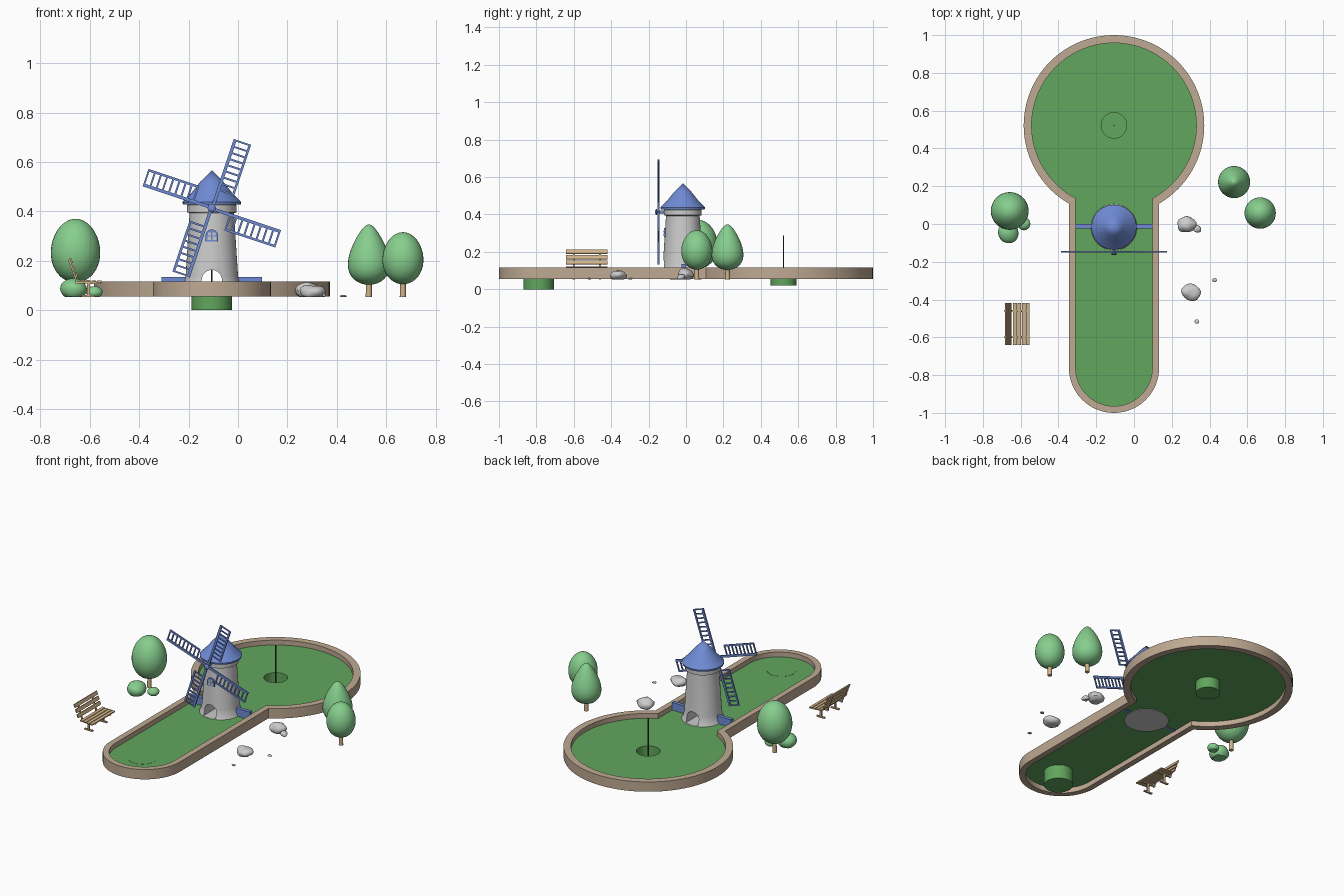
import bpy, bmesh, random
from math import sin, cos, pi, asin, atan2, hypot
from mathutils import Matrix, Vector, noise

if "Cube" in bpy.data.objects:
    bpy.data.objects.remove(bpy.data.objects["Cube"])

random.seed(3)
CX = -0.106          # centre line of the course
MY = -0.017          # mill centre in y
FLOOR = 0.086


def material(name, rgb):
    m = bpy.data.materials.new(name)
    m.diffuse_color = (*rgb, 1)
    m.use_nodes = True
    m.node_tree.nodes["Principled BSDF"].inputs["Base Color"].default_value = m.diffuse_color
    return m


GRASS = material("turf", (0.12, 0.38, 0.11))
CURB = material("curb", (0.52, 0.40, 0.29))
BLUE = material("blue_paint", (0.16, 0.26, 0.66))
LEAF = material("leaf", (0.24, 0.62, 0.27))
WOOD = material("wood", (0.62, 0.45, 0.25))
DARK = material("pole", (0.05, 0.05, 0.05))


def finish(name, bm, mat=None, smooth=False, recalc=True):
    if recalc:
        bmesh.ops.recalc_face_normals(bm, faces=bm.faces)
    me = bpy.data.meshes.new(name)
    bm.to_mesh(me)
    bm.free()
    ob = bpy.data.objects.new(name, me)
    bpy.context.collection.objects.link(ob)
    if mat:
        me.materials.append(mat)
    bpy.ops.object.select_all(action='DESELECT')
    bpy.context.view_layer.objects.active = ob
    ob.select_set(True)
    if smooth:
        bpy.ops.object.shade_smooth_by_angle()
    return ob


def boxes(name, parts, mat, matrix=Matrix()):
    """parts: (centre, size, tilt about y)"""
    bm = bmesh.new()
    for c, s, tilt in parts:
        m = matrix @ Matrix.Translation(c) @ Matrix.Rotation(tilt, 4, 'Y') @ Matrix.Diagonal((*s, 1))
        bmesh.ops.create_cube(bm, size=1, matrix=m)
    return finish(name, bm, mat)


def lathe(name, profile, x, y, mat=None, n=40):
    """Spin (radius, z) points about a vertical axis; open ends are capped."""
    bm = bmesh.new()
    rings = []
    for r, z in profile:
        k = n if r > 1e-5 else 1
        rings.append([bm.verts.new((x + r * cos(2 * pi * i / n), y + r * sin(2 * pi * i / n), z))
                      for i in range(k)])
    for a, b in zip(rings, rings[1:]):
        for i in range(n):
            q = [a[i % len(a)], a[(i + 1) % len(a)], b[(i + 1) % len(b)], b[i % len(b)]]
            bm.faces.new(list(dict.fromkeys(q)))
    for ring in (rings[0], rings[-1]):
        if len(ring) > 1:
            bm.faces.new(ring)
    return finish(name, bm, mat, True)


def prism(name, pts, y0, y1, mat=None):
    """Extrude an (x, z) outline along y."""
    bm = bmesh.new()
    f = bm.faces.new([bm.verts.new((x, y0, z)) for x, z in pts])
    ext = bmesh.ops.extrude_face_region(bm, geom=[f])["geom"]
    bmesh.ops.translate(bm, vec=(0, y1 - y0, 0), verts=[v for v in ext if isinstance(v, bmesh.types.BMVert)])
    return finish(name, bm, mat)


def arch(w, z0, zs, n=16):
    return [(CX - w, z0), (CX + w, z0)] + [(CX + w * cos(pi * i / n), zs + w * sin(pi * i / n)) for i in range(n + 1)]


# Keyhole outline of the course: round green plus lane with a round end
def outline(R, r):
    a = asin(r / R)
    pts = [(CX + R * sin(t), 0.522 - R * cos(t)) for t in (a + (2 * pi - 2 * a) * i / 80 for i in range(81))]
    pts += [(CX - r * cos(pi * i / 32), -0.761 - r * sin(pi * i / 32)) for i in range(33)]
    return pts


# Curb
outer, inner = outline(0.478, 0.239), outline(0.436, 0.203)
bm = bmesh.new()
loops = [[bm.verts.new((x, y, z)) for x, y in o]
         for o, z in ((outer, 0.055), (outer, 0.116), (inner, 0.116), (inner, 0.055))]
N = len(outer)
for k in range(4):
    a, b = loops[k], loops[(k + 1) % 4]
    for i in range(N):
        bm.faces.new((a[i], a[(i + 1) % N], b[(i + 1) % N], b[i]))
finish("curb", bm, CURB, True)

# Turf sheet with the hole left open
bm = bmesh.new()
hole = [(CX + 0.069 * cos(2 * pi * i / 40), 0.522 + 0.069 * sin(2 * pi * i / 40)) for i in range(40)]
edges = []
for loop in (inner, hole):
    vs = [bm.verts.new((x, y, FLOOR)) for x, y in loop]
    edges += [bm.edges.new((vs[i], vs[(i + 1) % len(vs)])) for i in range(len(vs))]
bmesh.ops.triangle_fill(bm, edges=edges, use_beauty=True, normal=(0, 0, 1))
for f in bm.faces:
    if f.normal.z < 0:
        f.normal_flip()
finish("turf", bm, GRASS, recalc=False)

# Tee plug, cup and pole
lathe("tee", [(0.082, 0), (0.082, FLOOR + 0.001)], CX, -0.788, GRASS)
lathe("cup", [(0, 0.02), (0.069, 0.02), (0.069, FLOOR), (0.0675, FLOOR), (0.0675, 0.022), (0, 0.022)],
      CX, 0.522, GRASS)
lathe("pole", [(0.003, 0.022), (0.003, 0.288)], CX, 0.522, DARK, 10)

# Mill tower with arched tunnel
tower = lathe("mill_tower", [(0.125, 0.08), (0.112, 0.105), (0.106, 0.14), (0.090, 0.393), (0.1, 0.396),
                             (0.1, 0.425), (0.09, 0.435)], CX, MY, None, 48)
cutter = prism("tunnel_cutter", arch(0.041, 0.0875, 0.122), -0.3, 0.3)
cutter.hide_render = True
bpy.context.view_layer.objects.active = tower
mod = tower.modifiers.new("tunnel", 'BOOLEAN')
mod.operation, mod.object, mod.solver = 'DIFFERENCE', cutter, 'EXACT'
bpy.ops.object.modifier_apply(modifier=mod.name)
bpy.data.objects.remove(cutter)

# Roof
lathe("mill_roof", [(0, 0.427), (0.117, 0.427), (0.119, 0.438), (0.085, 0.472), (0.045, 0.522), (0, 0.567)],
      CX, MY, BLUE, 48)

# Window: blue frame, grey panes
prism("window_frame", arch(0.025, 0.279, 0.302), -0.118, -0.1, BLUE)
for s in (-1, 1):
    boxes("window_pane_low", [((CX + s * 0.0105, -0.114, 0.291), (0.015, 0.010, 0.014), 0)], None)
    boxes("window_pane_high", [((CX + s * 0.009, -0.114, 0.309), (0.012, 0.010, 0.012), 0)], None)

# Low barriers either side of the mill
for s in (-1, 1):
    boxes("barrier", [((CX + s * 0.1395, -0.012, 0.109), (0.127, 0.022, 0.05), 0)], BLUE)

# Sails: spar, outer rail and rungs, repeated four times
SY, SZ = -0.147, 0.413
for k in range(4):
    m = Matrix.Translation((CX, SY, SZ)) @ Matrix.Rotation(0.322 + k * pi / 2, 4, 'Y')
    parts = [((0.002, 0, 0.147), (0.013, 0.009, 0.294), 0), ((0.065, 0, 0.185), (0.010, 0.007, 0.218), 0)]
    parts += [((0.035, 0, 0.08 + i * 0.0263), (0.062, 0.006, 0.0075), 0) for i in range(9)]
    boxes("sail", parts, BLUE, m)
hub = lathe("sail_hub", [(0.008, -0.05), (0.008, 0.008), (0.017, 0.008), (0.017, 0.012), (0.008, 0.018), (0, 0.018)],
            0, 0, BLUE, 20)
hub.matrix_world = Matrix.Translation((CX, SY, SZ)) @ Matrix.Rotation(pi / 2, 4, 'X')


# Trees: egg-shaped crown on a trunk; point > 0 narrows the top
def tree(name, x, y, r, z0, z1, point):
    prof = []
    for i in range(21):
        t = pi * i / 20
        w = sin(t) * (1 + point * 0.5 * (cos(t) - 0.25))
        prof.append((r * w if 0 < i < 20 else 0, z0 + (z1 - z0) * (1 - cos(t)) / 2))
    big = max(p[0] for p in prof)
    lathe(name + "_crown", [(p[0] * r / big, p[1]) for p in prof], x, y, LEAF, 32)
    lathe(name + "_trunk", [(0.013, 0.053), (0.011, z0 + 0.03)], x, y, WOOD, 16)


tree("tall_tree", 0.53, 0.222, 0.085, 0.103, 0.347, 0.75)
tree("round_tree", 0.668, 0.058, 0.083, 0.105, 0.316, 0.12)
tree("left_tree", -0.658, 0.069, 0.1, 0.112, 0.37, 0.12)


# Bushes and rocks: rounded lumps with a flattened base
def lump(name, x, y, rx, ry, h, mat, rough):
    bm = bmesh.new()
    bmesh.ops.create_icosphere(bm, subdivisions=3, radius=1)
    off = Vector((random.random() * 9, x * 7, y * 7))
    for v in bm.verts:
        p = v.co * (1 + rough * noise.noise(v.co * 1.1 + off))
        z = max(p.z, -0.72)
        v.co = (x + rx * p.x, y + ry * p.y, 0.053 + h * (z + 0.72) / 1.72)
    finish(name, bm, mat, True)


lump("bush", -0.665, -0.045, 0.054, 0.056, 0.077, LEAF, 0.08)
lump("bush", -0.582, 0, 0.033, 0.033, 0.044, LEAF, 0.08)
lump("rock", 0.277, -0.003, 0.05, 0.042, 0.058, None, 0.25)
lump("rock", 0.335, -0.027, 0.02, 0.021, 0.028, None, 0.25)
lump("rock", 0.3, -0.362, 0.05, 0.043, 0.05, None, 0.25)
lump("pebble", 0.426, -0.297, 0.013, 0.011, 0.009, None, 0.2)
lump("pebble", 0.333, -0.517, 0.012, 0.011, 0.009, None, 0.2)

# Bench facing the lane: four seat slats, three back slats, two pedestal supports
BY, BL = -0.53, 0.222
for i in range(4):
    boxes("seat_slat", [((-0.63 + i * 0.0227, BY, 0.119 - i * 0.001), (0.019, BL, 0.007), 0.04)], WOOD)
lean = atan2(-0.032, 0.09)
for i in range(3):
    boxes("back_slat", [((-0.655 - i * 0.0105, BY, 0.143 + i * 0.029), (0.007, BL, 0.022), lean)], WOOD)
for s in (-1, 1):
    y = BY + s * 0.07
    boxes("bench_support", [((-0.598, y, 0.111), (0.085, 0.009, 0.008), 0.04),
                            ((-0.667, y, 0.155), (0.007, 0.009, hypot(0.032, 0.1)), lean),
                            ((-0.645, y, 0.112), (0.025, 0.009, 0.008), 0),
                            ((-0.606, y, 0.083), (0.012, 0.010, 0.055), 0),
                            ((-0.606, y, 0.057), (0.055, 0.012, 0.008), 0)], WOOD)
